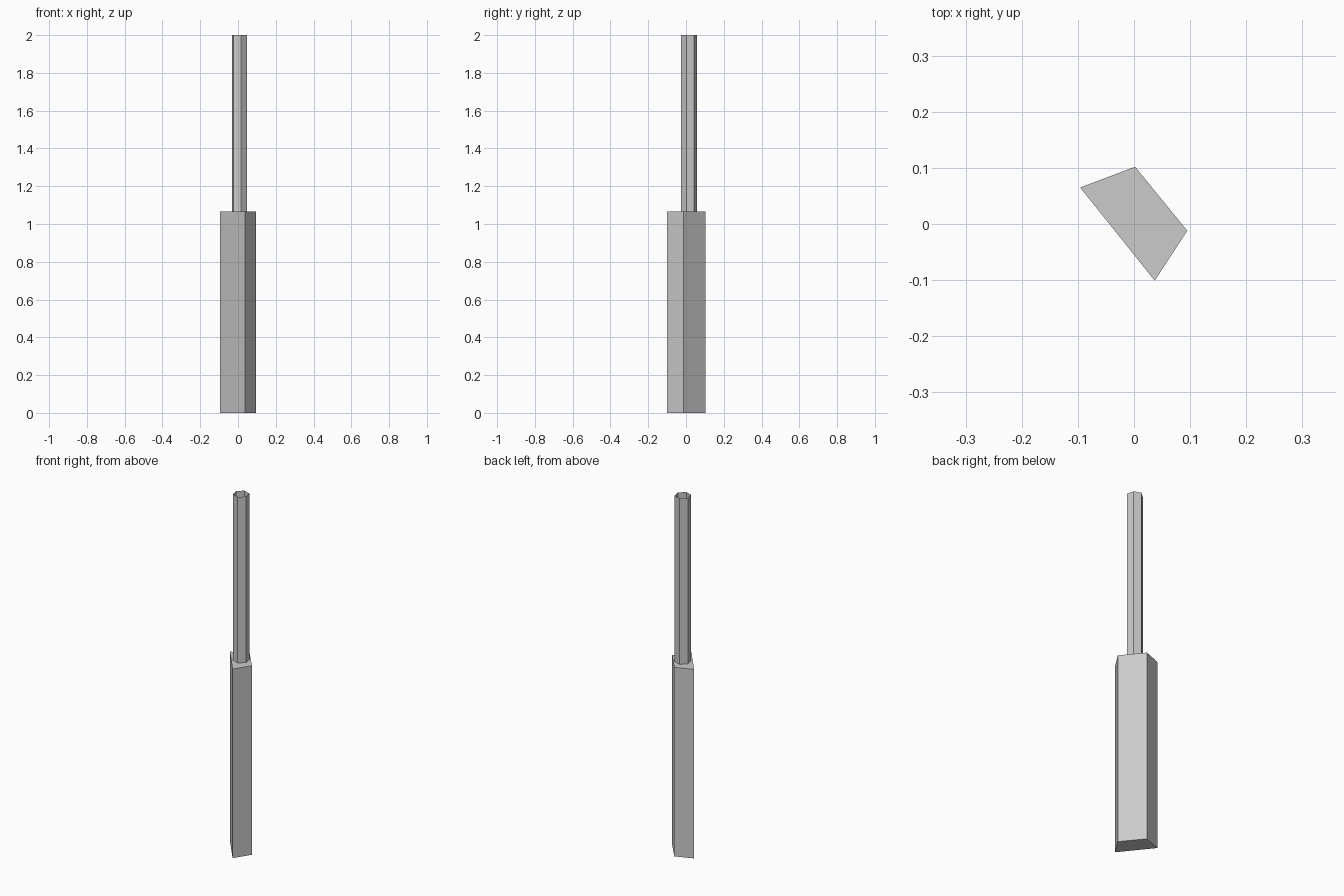
import bpy
import bmesh
import math

if "Cube" in bpy.data.objects:
    bpy.data.objects.remove(bpy.data.objects["Cube"])


def prism(name, outline, z0, z1, capped=True):
    """Upright prism from a 2D outline, optionally left open at both ends."""
    bm = bmesh.new()
    low = [bm.verts.new((x, y, z0)) for x, y in outline]
    high = [bm.verts.new((x, y, z1)) for x, y in outline]
    n = len(outline)
    for i in range(n):
        j = (i + 1) % n
        bm.faces.new((low[i], low[j], high[j], high[i]))
    if capped:
        bm.faces.new(low[::-1])
        bm.faces.new(high)
    mesh = bpy.data.meshes.new(name)
    bm.to_mesh(mesh)
    bm.free()
    obj = bpy.data.objects.new(name, mesh)
    bpy.context.collection.objects.link(obj)
    return obj


BASE_TOP = 1.065

# Four-sided lower block, counter-clockwise outline
prism("base_block",
      [(-0.096, 0.065), (0.037, -0.101), (0.095, -0.012), (0.002, 0.102)],
      0.0, BASE_TOP)

# Open six-sided tube standing on the block
cx, cy, radius, turn = 0.008, 0.016, 0.042, math.radians(-19)
hexagon = [(cx + radius * math.cos(turn + i * math.tau / 6),
            cy + radius * math.sin(turn + i * math.tau / 6)) for i in range(6)]
prism("upper_tube", hexagon, BASE_TOP, 2.0, capped=False)
